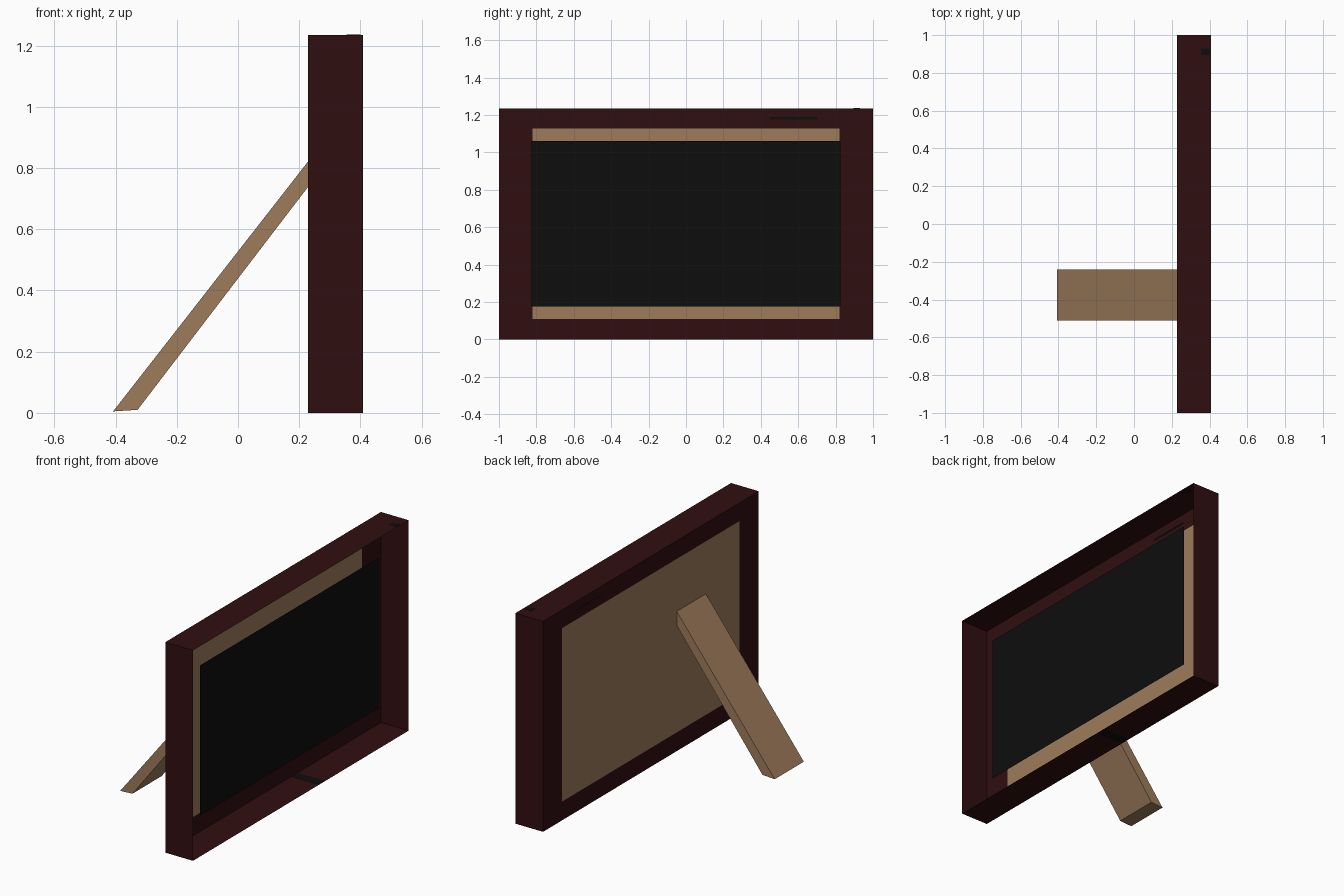
import bpy, bmesh

if "Cube" in bpy.data.objects:
    bpy.data.objects.remove(bpy.data.objects["Cube"])

def material(name, rgb):
    m = bpy.data.materials.new(name)
    m.diffuse_color = (*rgb, 1)
    m.use_nodes = True
    m.node_tree.nodes["Principled BSDF"].inputs["Base Color"].default_value = m.diffuse_color
    return m

MAROON = material("dark_maroon", (0.030, 0.0045, 0.0052))
TAN = material("tan_board", (0.345, 0.203, 0.107))
BLACK = material("black", (0.0043, 0.0043, 0.0043))

XB, XF = 0.228, 0.408          # back and front of the frame
HY, H = 1.0, 1.235             # half width and height
PY, PZ0, PZ1 = 0.822, 0.11, 1.128   # backing board opening

def make(name, faces, mat):
    """Object from a list of faces, each a list of points."""
    bm = bmesh.new()
    for pts in faces:
        bm.faces.new([bm.verts.new(p) for p in pts])
    bmesh.ops.remove_doubles(bm, verts=bm.verts, dist=1e-5)
    me = bpy.data.meshes.new(name)
    bm.to_mesh(me)
    bm.free()
    me.materials.append(mat)
    ob = bpy.data.objects.new(name, me)
    bpy.context.collection.objects.link(ob)
    return ob

def rect(x, hy, z0, z1):
    return [(x, -hy, z0), (x, hy, z0), (x, hy, z1), (x, -hy, z1)]

def ring(a, b):
    """Quads joining two four-point loops."""
    return [[a[i], b[i], b[(i + 1) % 4], a[(i + 1) % 4]] for i in range(4)]

# open shallow box: outer walls plus the flat border at the back
back = rect(XB, HY, 0, H)
front = rect(XF, HY, 0, H)
opening = rect(XB, PY, PZ0, PZ1)
make("frame", ring(front, back) + ring(back, opening), MAROON)

# board filling the back, and the picture floating in front of it
make("backing_board", [opening[::-1]], TAN)
make("picture", [rect(0.332, 0.827, 0.177, 1.06)], BLACK)

# sloping support leg, extruded across y
profile = [(-0.408, 0.005), (-0.328, 0.01), (XB, 0.737), (XB, 0.82)]
near = [(x, -0.51, z) for x, z in profile]
far = [(x, -0.24, z) for x, z in profile]
leg = make("support_leg", [near, far[::-1]] + ring(near, far), TAN)
bm = bmesh.new()
bm.from_mesh(leg.data)
bmesh.ops.recalc_face_normals(bm, faces=bm.faces)
bm.to_mesh(leg.data)
bm.free()

# small dark marks on the floor and upper border, as very thin plates
def plate(name, lo, hi):
    a = [(lo[0], lo[1], lo[2]), (hi[0], lo[1], lo[2]), (hi[0], hi[1], lo[2]), (lo[0], hi[1], lo[2])]
    b = [(x, y, hi[2]) for x, y, _ in a]
    make(name, [a[::-1], b] + ring(b, a), BLACK)

plate("floor_mark", (0.235, 0.17, -0.001), (0.40, 0.225, 0.001))
plate("border_mark", (XB, 0.45, 1.176), (XB + 0.002, 0.7, 1.188))
plate("top_mark", (0.355, 0.895, H - 0.001), (0.40, 0.93, H + 0.001))
